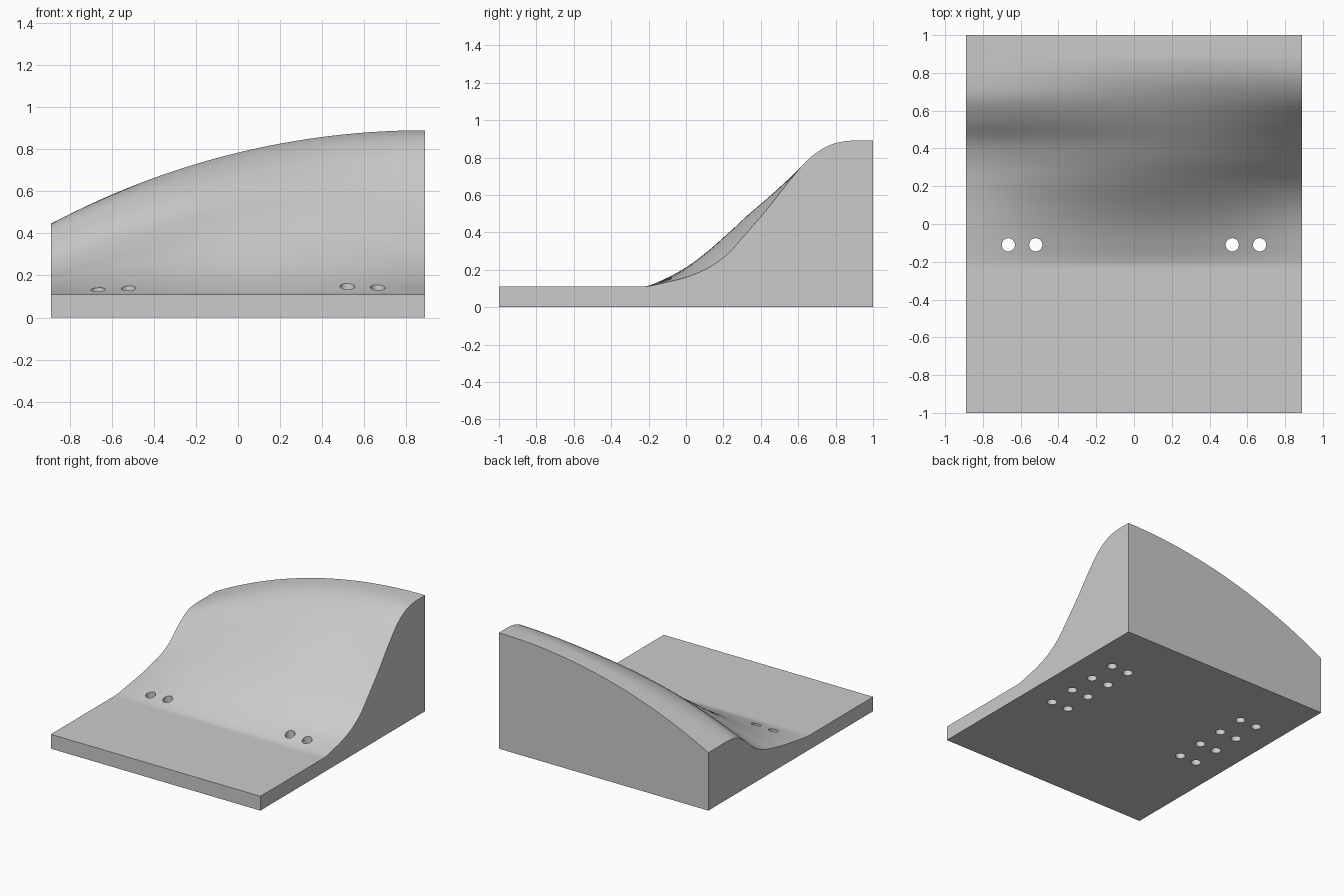
import bpy, bmesh, math
from mathutils import Matrix

if "Cube" in bpy.data.objects:
    bpy.data.objects.remove(bpy.data.objects["Cube"], do_unlink=True)

HALF_W, PLATE, TALL, ARC = 0.89, 0.11, 0.89, 3.78
START, STEP = -0.22, 0.11

# Rise of the slope (0 to 1) at even steps in y, for the low end, middle and tall end
LOW = [0, .04, .09, .145, .22, .31, .47, .75, .95, 1, 1]
MID = [0, .062, .149, .265, .40, .53, .65, .78, .89, .965, 1]
HIGH = [0, .028, .064, .122, .22, .376, .54, .72, .88, .97, 1]


def rise(profile, y):
    """Smooth curve through the profile points."""
    s = (y - START) / STEP
    last = len(profile) - 1
    if s <= 0:
        return 0.0
    if s >= last:
        return 1.0
    i = int(s)
    u = s - i
    a, b, c, d = (profile[min(max(k, 0), last)] for k in range(i - 1, i + 3))
    return b + u * (c - a + u * (2*a - 5*b + 4*c - d + u * (3*(b - c) + d - a))) / 2


def height(x, y):
    """Blend the three profiles across the width, under an arched crest."""
    t = x / HALF_W
    f = (rise(LOW, y) * t * (t - 1) / 2 + rise(MID, y) * (1 - t * t)
         + rise(HIGH, y) * t * (t + 1) / 2)
    crest = TALL - ARC + math.sqrt(ARC**2 - (HALF_W - x)**2)
    return PLATE + (crest - PLATE) * f


def finish(bm, name):
    mesh = bpy.data.meshes.new(name)
    bmesh.ops.recalc_face_normals(bm, faces=bm.faces)
    bm.to_mesh(mesh)
    bm.free()
    obj = bpy.data.objects.new(name, mesh)
    bpy.context.collection.objects.link(obj)
    return obj


# Body: curved top surface, straight walls, one flat underside
COLS, ROWS = 36, 50
xs = [HALF_W * (2 * i / COLS - 1) for i in range(COLS + 1)]
ys = [-1, START - 0.02] + [START + 10 * STEP * j / ROWS for j in range(ROWS + 1)] + [1]
bm = bmesh.new()
grid = [[bm.verts.new((x, y, height(x, y))) for x in xs] for y in ys]
for r0, r1 in zip(grid, grid[1:]):
    for i in range(COLS):
        bm.faces.new((r0[i], r0[i + 1], r1[i + 1], r1[i]))
rim = [e for e in bm.edges if e.is_boundary]
new = bmesh.ops.extrude_edge_only(bm, edges=rim)["geom"]
for v in new:
    if isinstance(v, bmesh.types.BMVert):
        v.co.z = 0
bottom = [e for e in new if isinstance(e, bmesh.types.BMEdge)
          and all(v.co.z == 0 for v in e.verts)]
bmesh.ops.contextual_create(bm, geom=bottom)
body = finish(bm, "sloped_block")

# Holes: the front row goes right through, the other rows are blind from below
bm = bmesh.new()
for row in range(4):
    top = 0.3 if row == 0 else 0.16
    for x in (-0.665, -0.52, 0.52, 0.665):
        place = Matrix.Translation((x, -0.11 + 0.22 * row, (top - 0.1) / 2))
        bmesh.ops.create_cone(bm, cap_ends=True, segments=32, radius1=0.035,
                              radius2=0.035, depth=top + 0.1, matrix=place)
cutter = finish(bm, "hole_cutter")
cutter.hide_render = True

cut = body.modifiers.new("holes", "BOOLEAN")
cut.operation, cut.solver, cut.object = "DIFFERENCE", "EXACT", cutter
bpy.ops.object.select_all(action="DESELECT")
bpy.context.view_layer.objects.active = body
body.select_set(True)
bpy.ops.object.modifier_apply(modifier=cut.name)
bpy.data.objects.remove(cutter, do_unlink=True)

# One plain grey
grey = bpy.data.materials.new("light_grey")
grey.use_nodes = True
colour = (0.6, 0.6, 0.6, 1)
grey.diffuse_color = colour
grey.node_tree.nodes["Principled BSDF"].inputs["Base Color"].default_value = colour
body.data.materials.clear()
body.data.materials.append(grey)
bpy.ops.object.shade_smooth_by_angle(angle=math.radians(30))
